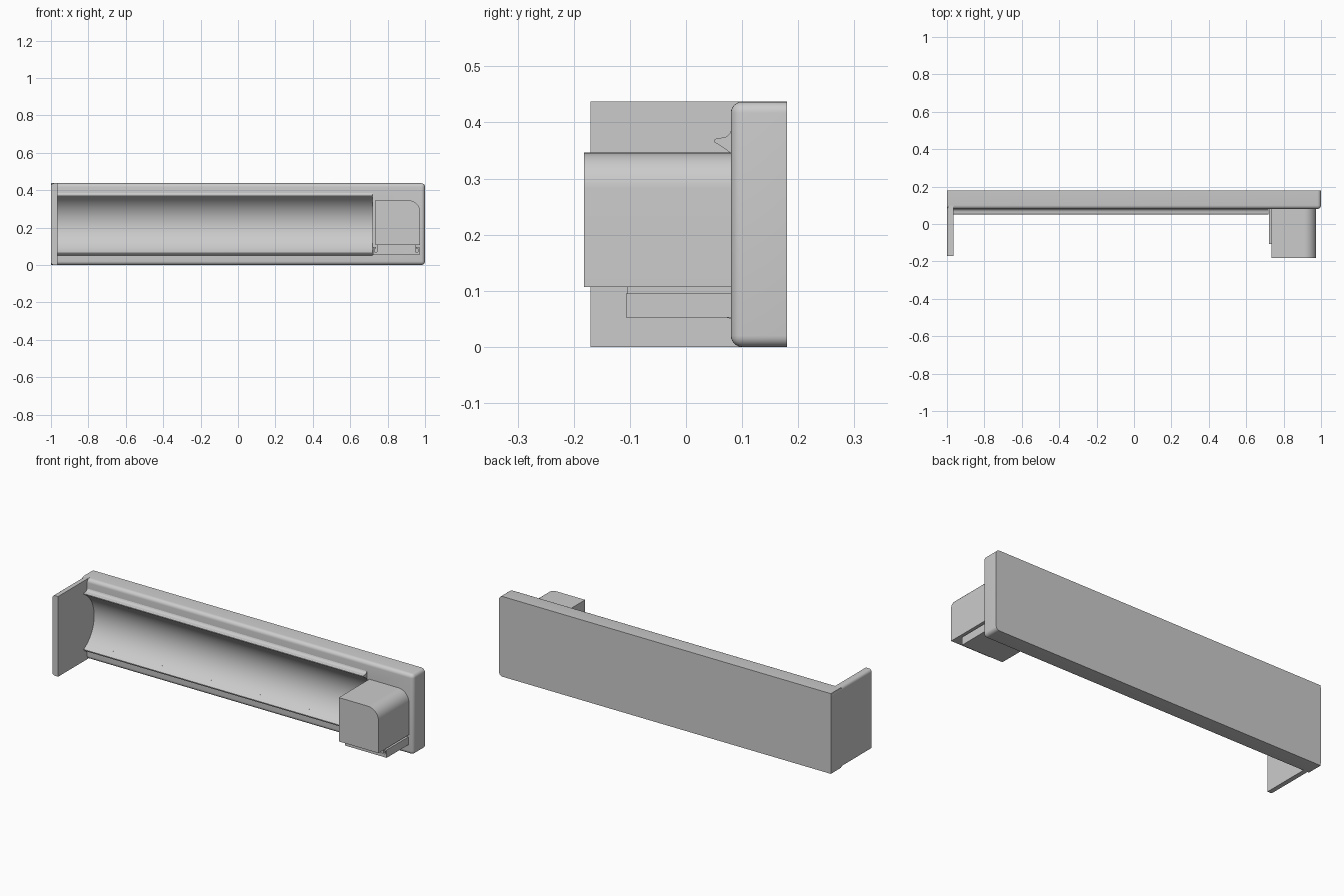
import bpy, bmesh, math

if "Cube" in bpy.data.objects:
    bpy.data.objects.remove(bpy.data.objects["Cube"], do_unlink=True)

grey = bpy.data.materials.new("light grey")
grey.use_nodes = True
tone = (0.6, 0.6, 0.6, 1)
grey.diffuse_color = tone
grey.node_tree.nodes["Principled BSDF"].inputs["Base Color"].default_value = tone

AXIS_Y, AXIS_Z, RADIUS = -0.03, 0.215, 0.17   # trough cylinder
INNER, END = -0.965, 0.72                     # trough ends along x


def finish(name, bm):
    bmesh.ops.recalc_face_normals(bm, faces=bm.faces)
    mesh = bpy.data.meshes.new(name)
    bm.to_mesh(mesh)
    bm.free()
    ob = bpy.data.objects.new(name, mesh)
    bpy.context.collection.objects.link(ob)
    mesh.materials.append(grey)
    return ob


def prism(name, points, lo, hi, axis):
    """Extrude a profile: (y, z) points along x, or (x, z) points along y."""
    bm = bmesh.new()
    place = (lambda a, b: (lo, a, b)) if axis == "x" else (lambda a, b: (a, lo, b))
    face = bm.faces.new([bm.verts.new(place(a, b)) for a, b in points])
    new = bmesh.ops.extrude_face_region(bm, geom=[face])["geom"]
    step = (hi - lo, 0, 0) if axis == "x" else (0, hi - lo, 0)
    bmesh.ops.translate(bm, vec=step, verts=[v for v in new if isinstance(v, bmesh.types.BMVert)])
    return finish(name, bm)


def box(name, x0, x1, y0, y1, z0, z1, pick=None, radius=0, segments=6):
    """Block with the edges chosen by pick(midpoint, direction) rounded."""
    bm = bmesh.new()
    bmesh.ops.create_cube(bm, size=1)
    for v in bm.verts:
        v.co = [(a + b) / 2 + c * (b - a) for c, a, b in zip(v.co, (x0, y0, z0), (x1, y1, z1))]
    if pick:
        edges = [e for e in bm.edges
                 if pick((e.verts[0].co + e.verts[1].co) / 2, e.verts[1].co - e.verts[0].co)]
        bmesh.ops.bevel(bm, geom=edges, offset=radius, segments=segments, profile=0.5, affect="EDGES")
    return finish(name, bm)


def arc(cx, cz, r, a0, a1, n):
    angles = [math.radians(a0 + (a1 - a0) * i / n) for i in range(n + 1)]
    return [(cx + r * math.cos(a), cz + r * math.sin(a)) for a in angles]


# Back plate with rounded front rim and right corners
plate = box("back_plate", -0.999, 1, 0.08, 0.18, 0, 0.437,
            lambda m, d: (m.y < 0.09 and m.x > -0.9) or (abs(d.y) > 0.05 and m.x > 0), 0.02)

# Concave trough cut along the plate
cutter = prism("trough_cutter", arc(AXIS_Y, AXIS_Z, RADIUS, 0, 358.125, 191), INNER, END, "x")
cutter.hide_render = True
cut = plate.modifiers.new("trough", "BOOLEAN")
cut.object = cutter
cut.solver = "EXACT"
bpy.context.view_layer.objects.active = plate
bpy.ops.object.modifier_apply(modifier=cut.name)
bpy.data.objects.remove(cutter, do_unlink=True)

# Lips that carry the trough curve forward of the plate
upper = arc(AXIS_Y, AXIS_Z, RADIUS, 62, 49, 8)
prism("upper_lip", upper + [(0.081, 0.388), (0.078, 0.38), (0.073, 0.375),
                            (0.066, 0.373), (0.055, 0.372), (0.051, 0.369)], INNER, END, "x")
lower = arc(AXIS_Y, AXIS_Z, RADIUS, -62, -49, 8)
prism("lower_lip", lower + [(0.081, 0.05), (0.055, 0.056), (0.051, 0.06)], INNER, END, "x")

# Right-hand end wall with softened outer corners
box("end_wall", -1, INNER, -0.17, 0.18, 0, 0.437,
    lambda m, d: abs(d.y) > 0.05 and m.x < -0.99, 0.016)

# Housing with one large rounded top corner
housing = arc(0.91, 0.282, 0.064, 0, 90, 16)
prism("housing", [(0.735, 0.107), (0.974, 0.107)] + housing + [(0.735, 0.346)], -0.182, 0.081, "y")

# Slotted rail and the foot of the housing that slides in it
half = [(0.125, 0.052), (0.125, 0.095), (0.107, 0.095), (0.107, 0.087),
        (0.117, 0.087), (0.117, 0.07)]
mid = 0.846
rail = [(mid + a, b) for a, b in half] + [(mid - a, b) for a, b in reversed(half)]
prism("rail", rail, -0.107, 0.081, "y")
box("housing_foot", mid - 0.104, mid + 0.104, -0.105, 0.081, 0.069, 0.108)

# Smooth the rounded surfaces, keep edges crisp
bpy.ops.object.select_all(action="DESELECT")
for ob in bpy.context.collection.objects:
    if ob.type == "MESH":
        ob.select_set(True)
        bpy.context.view_layer.objects.active = ob
bpy.ops.object.shade_smooth_by_angle(angle=math.radians(30))
